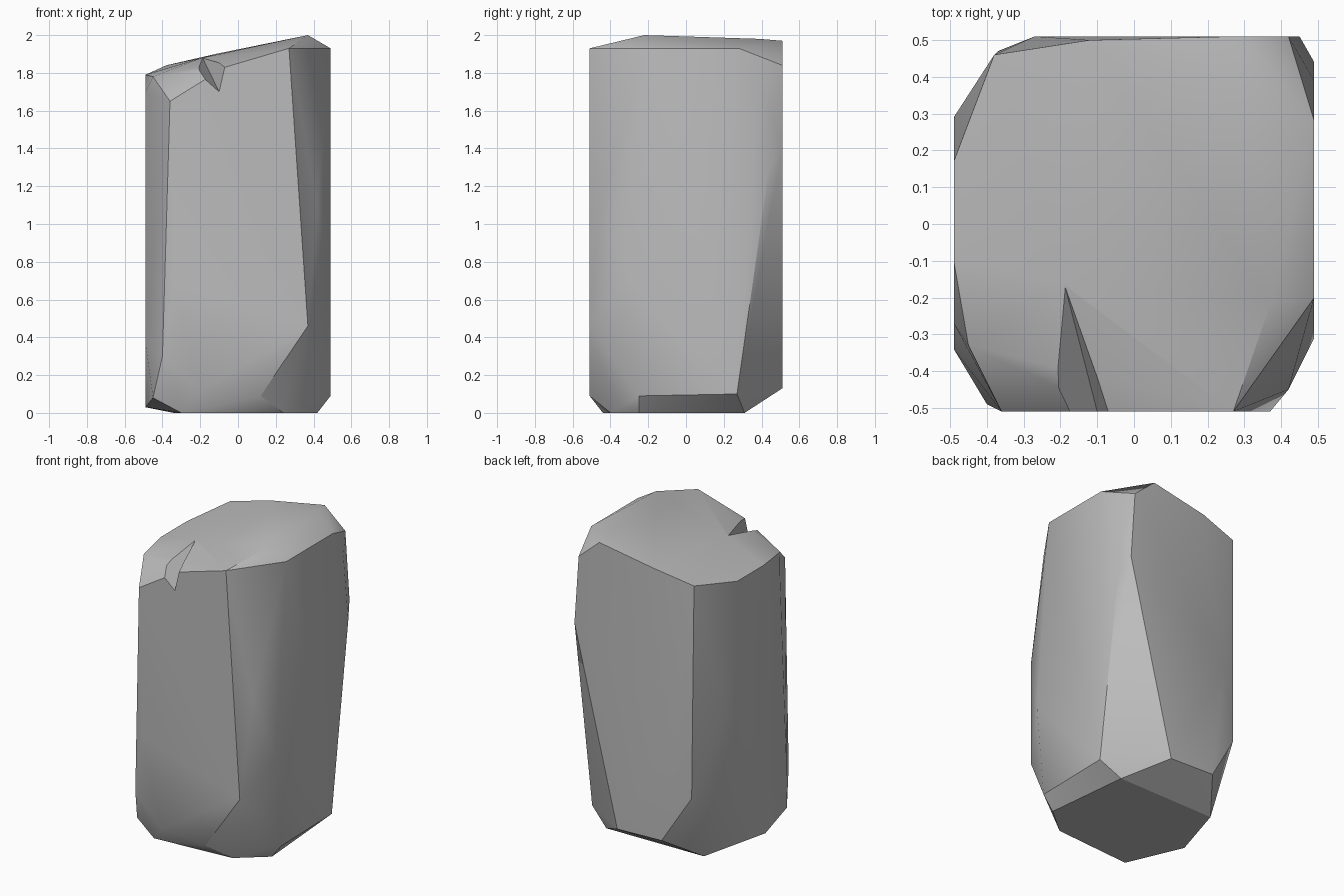
import bpy
import bmesh
from mathutils import Vector
from math import radians

default_cube = bpy.data.objects.get("Cube")
if default_cube:
    bpy.data.objects.remove(default_cube, do_unlink=True)


def make_material(name, colour):
    material = bpy.data.materials.new(name)
    material.use_nodes = True
    material.diffuse_color = colour
    material.node_tree.nodes["Principled BSDF"].inputs["Base Color"].default_value = colour
    return material


def hull_object(name, points, material):
    """Wrap a convex solid around a few corner points."""
    mesh = bpy.data.meshes.new(name)
    bm = bmesh.new()
    for point in points:
        bm.verts.new(point)
    result = bmesh.ops.convex_hull(bm, input=bm.verts[:])
    unused = [v for v in bm.verts if not v.link_faces]
    bmesh.ops.delete(bm, geom=unused, context='VERTS')
    bmesh.ops.recalc_face_normals(bm, faces=bm.faces[:])
    bm.to_mesh(mesh)
    bm.free()
    mesh.materials.append(material)
    obj = bpy.data.objects.new(name, mesh)
    bpy.context.collection.objects.link(obj)
    return obj


stone_grey = make_material("stone grey", (0.5, 0.5, 0.5, 1))
half_width, half_depth = 0.49, 0.51

# Corners of the four upright sides, each lying in one plane
front_side = [(x, -half_depth, z) for x, z in (
    (-.36, 1.65), (-.07, 1.83), (.27, 1.93), (.37, .46),
    (.12, .09), (-.2, .12), (-.34, .68))]
back_side = [(x, half_depth, z) for x, z in (
    (.27, 1.97), (.42, 1.84), (.45, 1.4), (.14, .13), (-.18, .14), (-.27, .9))]
right_side = [(half_width, y, z) for y, z in (
    (-.2, 1.93), (.28, 1.93), (.39, 1.74), (.44, 1.3),
    (.27, .1), (-.25, .09), (-.31, .7))]
left_side = [(-half_width, y, z) for y, z in (
    (-.27, 1.7), (-.1, 1.79), (.17, 1.79), (.29, 1), (.2, .35),
    (-.12, .03), (-.34, .37))]

# Worn corners between the sides
corners = [(-.4, -.49, .3), (-.45, -.4, .08), (.42, -.45, 1.1),
           (-.38, .46, 1.84), (-.37, .47, .45)]

# Sloping top and flat base
top = [(-.45, -.33, 1.78), (-.2, -.44, 1.81), (-.19, -.16, 1.88),
       (-.12, .5, 1.9), (.37, -.22, 2), (.3, .39, 1.98)]
base = [(x, y, 0) for x, y in (
    (-.3, -.44), (.24, -.4), (.42, -.25), (.36, .31), (-.34, .3))]

rock = hull_object("rock_pillar", front_side + back_side + right_side
                   + left_side + corners + top + base, stone_grey)

# Wedge-shaped chip in the front of the top
tip = Vector((-.19, -.16, 1.885))
floor_end = Vector((-.1, -.51, 1.7))
left_lip = Vector((-.2, -.44, 1.81))
right_lip = Vector((-.07, -.51, 1.83))


def extend(start, end, factor):
    return start + (end - start) * factor


chip_points = [tip, extend(tip, floor_end, 1.5),
               extend(floor_end, left_lip, 2.2),
               extend(floor_end, right_lip, 2.2),
               extend(tip, left_lip, 1.5), extend(tip, right_lip, 1.5)]
chip = hull_object("chip_cutter", chip_points, stone_grey)
chip.hide_render = True

cut = rock.modifiers.new("chip", 'BOOLEAN')
cut.operation = 'DIFFERENCE'
cut.solver = 'EXACT'
cut.object = chip

# Apply the cut, then soften the shallow edges
bpy.ops.object.select_all(action='DESELECT')
rock.select_set(True)
bpy.context.view_layer.objects.active = rock
bpy.ops.object.modifier_apply(modifier=cut.name)
bpy.data.objects.remove(chip, do_unlink=True)
bpy.ops.object.shade_smooth_by_angle(angle=radians(32))
